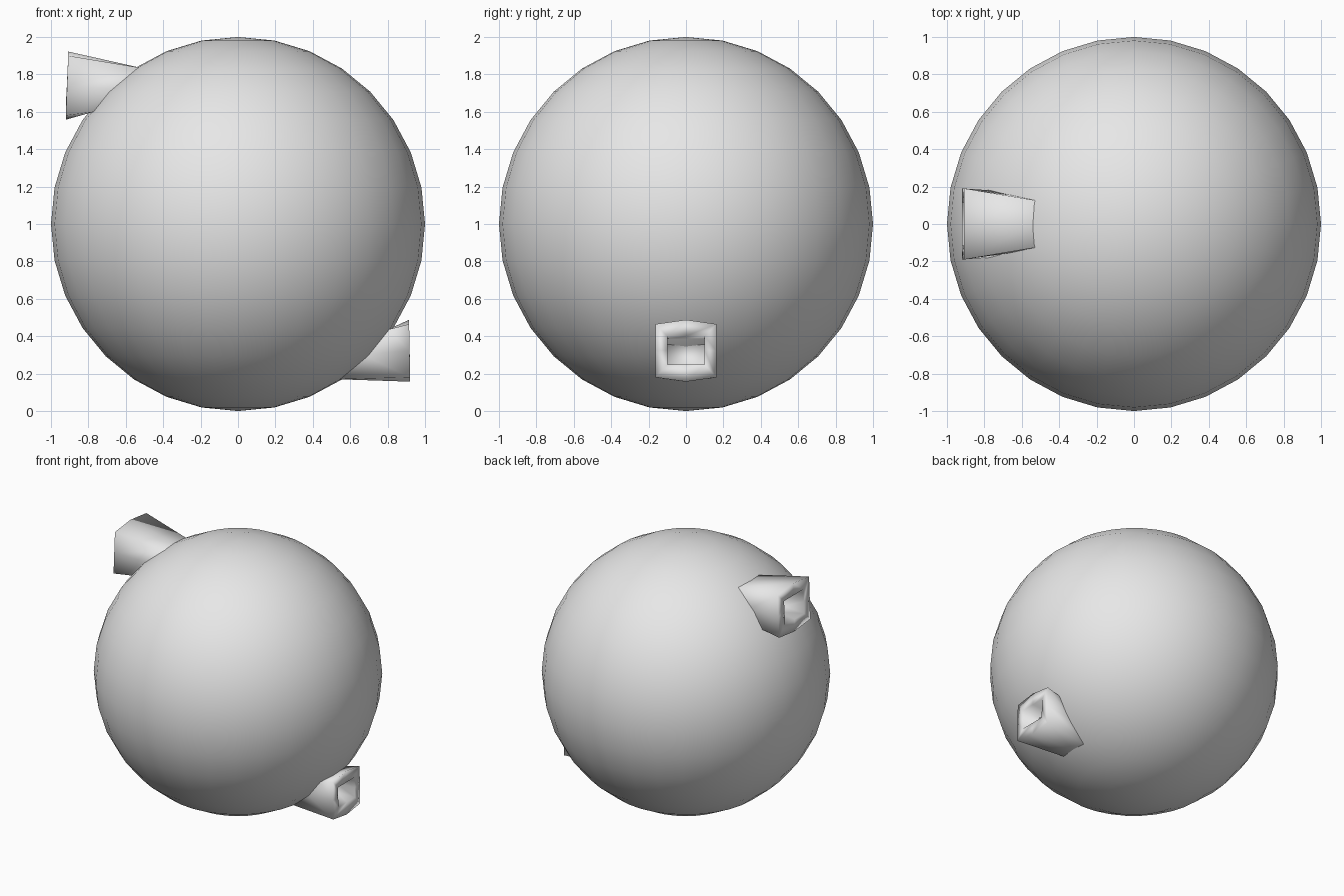
import bpy, bmesh, math

if "Cube" in bpy.data.objects:
    bpy.data.objects.remove(bpy.data.objects["Cube"])

grey = bpy.data.materials.new("light grey")
grey.diffuse_color = (0.8, 0.8, 0.8, 1)
grey.use_nodes = True
grey.node_tree.nodes["Principled BSDF"].inputs["Base Color"].default_value = grey.diffuse_color


def finish(bm, name):
    bmesh.ops.recalc_face_normals(bm, faces=bm.faces)
    me = bpy.data.meshes.new(name)
    bm.to_mesh(me)
    bm.free()
    me.materials.append(grey)
    for p in me.polygons:
        p.use_smooth = True
    ob = bpy.data.objects.new(name, me)
    bpy.context.collection.objects.link(ob)
    return ob


def ring(top, bottom, bulge=0.0):
    """Eight-point loop; top and bottom are (x, z, half width)."""
    (xt, zt, wt), (xb, zb, wb) = top, bottom
    xm, zm, wm = (xt + xb) / 2, (zt + zb) / 2, (wt + wb) / 2
    return [(xt, wt, zt), (xt, 0, zt + bulge), (xt, -wt, zt), (xm, -wm, zm),
            (xb, -wb, zb), (xb, 0, zb - bulge), (xb, wb, zb), (xm, wm, zm)]


def nozzle(name, rings):
    """Flared square spout: outer wall, rim and a recessed floor."""
    bm = bmesh.new()
    loops = [[bm.verts.new(c) for c in r] for r in rings]
    for a, b in zip(loops, loops[1:]):
        for i in range(8):
            j = (i + 1) % 8
            bm.faces.new((a[i], a[j], b[j], b[i]))
    bm.faces.new(loops[-1])
    return finish(bm, name)


# Main ball
bm = bmesh.new()
bmesh.ops.create_uvsphere(bm, u_segments=32, v_segments=16, radius=1)
bmesh.ops.translate(bm, vec=(0, 0, 1), verts=bm.verts)
finish(bm, "ball")

# Lower right spout
nozzle("lower_spout", [
    ring((0.80, 0.435, 0.16), (0.53, 0.17, 0.108)),
    ring((0.915, 0.465, 0.162), (0.92, 0.18, 0.162), 0.023),
    ring((0.915, 0.40, 0.10), (0.92, 0.25, 0.10)),
    ring((0.75, 0.385, 0.10), (0.75, 0.25, 0.10)),
])

# Upper left spout, a little larger
nozzle("upper_spout", [
    ring((-0.52, 1.835, 0.125), (-0.77, 1.60, 0.18)),
    ring((-0.908, 1.90, 0.19), (-0.92, 1.58, 0.19), 0.022),
    ring((-0.91, 1.83, 0.115), (-0.92, 1.65, 0.115)),
    ring((-0.73, 1.81, 0.115), (-0.75, 1.66, 0.115)),
])
